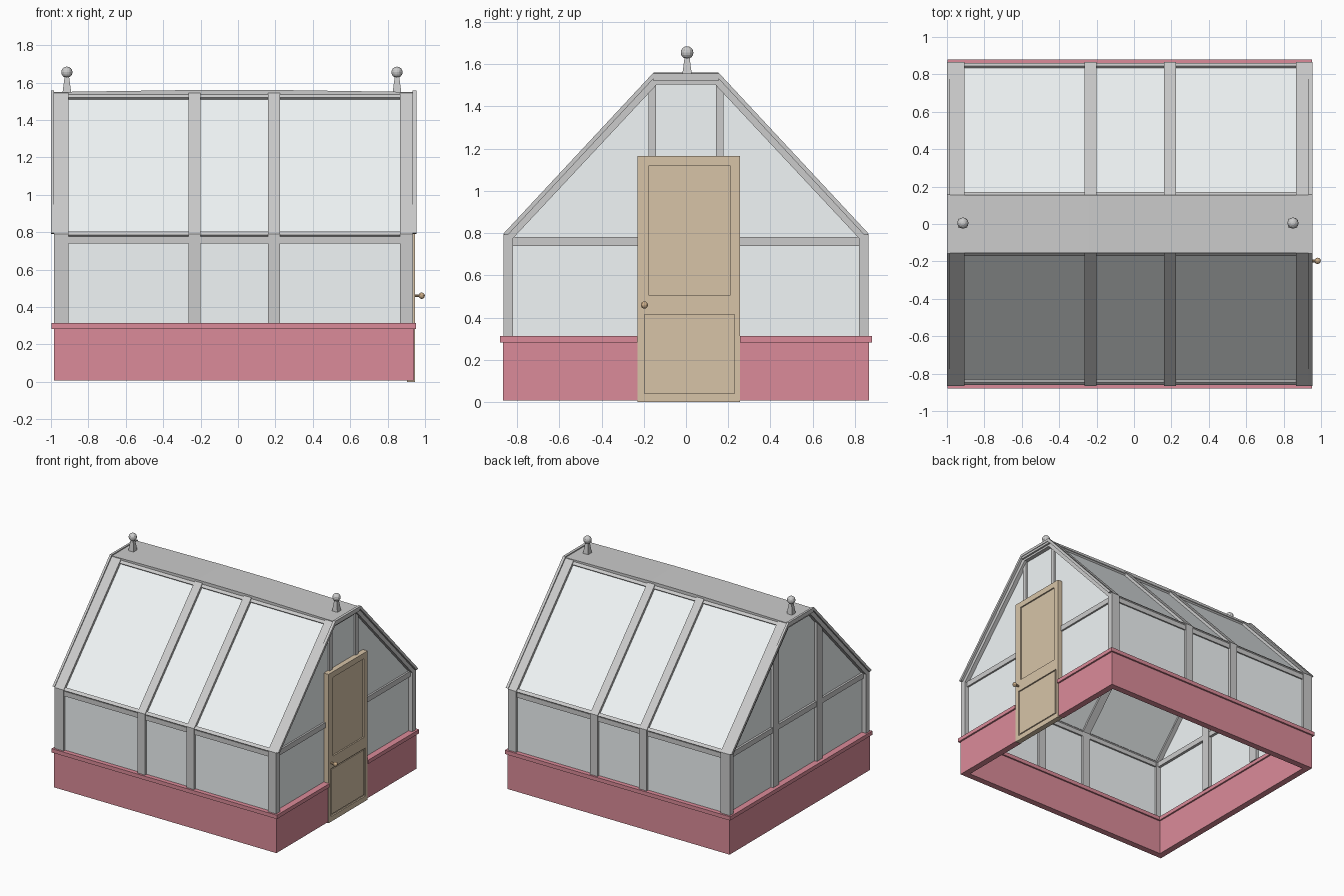
import bpy, bmesh
from mathutils import Vector

if "Cube" in bpy.data.objects:
    bpy.data.objects.remove(bpy.data.objects["Cube"])


def material(name, rgb):
    m = bpy.data.materials.new(name)
    m.diffuse_color = (*rgb, 1)
    m.use_nodes = True
    m.node_tree.nodes["Principled BSDF"].inputs["Base Color"].default_value = m.diffuse_color
    return m


RED = material("red_paint", (0.71, 0.26, 0.32))
WOOD = material("door_wood", (0.68, 0.55, 0.39))
GLASS = material("pale_glass", (0.88, 0.92, 0.93))
BRASS = material("knob_brass", (0.60, 0.42, 0.25))


def finish(name, bm, mat=None):
    bmesh.ops.recalc_face_normals(bm, faces=bm.faces)
    me = bpy.data.meshes.new(name)
    bm.to_mesh(me)
    bm.free()
    ob = bpy.data.objects.new(name, me)
    bpy.context.collection.objects.link(ob)
    if mat:
        me.materials.append(mat)
    return ob


def prism(name, pts, a, b, mat=None, axis="x"):
    """Extrude a (y,z) profile along x, or an (x,z) profile along y."""
    bm = bmesh.new()
    put = (lambda p: (a, p[0], p[1])) if axis == "x" else (lambda p: (p[0], a, p[1]))
    face = bm.faces.new([bm.verts.new(put(p)) for p in pts])
    ext = bmesh.ops.extrude_face_region(bm, geom=[face])
    move = Vector((b - a, 0, 0) if axis == "x" else (0, b - a, 0))
    bmesh.ops.translate(bm, vec=move, verts=[v for v in ext["geom"] if isinstance(v, bmesh.types.BMVert)])
    return finish(name, bm, mat)


def box(name, x0, x1, y0, y1, z0, z1, mat=None):
    return prism(name, [(y0, z0), (y1, z0), (y1, z1), (y0, z1)], x0, x1, mat)


def mirrored(half):
    return half + [(-y, z) for y, z in reversed(half)]


# roof slope coordinates: t along the slope from the eave, d below the surface
EAVE, TOP = Vector((0.865, 0.79)), Vector((0.155, 1.545))
RUN = (TOP - EAVE).length
DIR = (TOP - EAVE) / RUN
NRM = Vector((DIR.y, -DIR.x))


def slope_bar(name, s, t0, t1, d0, d1, x0, x1, mat=None):
    pts = [EAVE + DIR * t - NRM * d for t, d in ((t0, d0), (t1, d0), (t1, d1), (t0, d1))]
    prism(name, [(p.x * s, p.y) for p in pts], x0, x1, mat)


XL, XR = -0.985, 0.94
D0, D1 = -0.23, 0.255          # door opening

# red base walls and ledge
for z0, z1, o, tag, th in ((0.008, 0.285, 0, "base_wall", 0.05), (0.283, 0.313, 0.013, "base_ledge", 0.075)):
    yo, xl, xr = 0.867 + o, XL - o, XR + o
    for s in (-1, 1):
        ya, yb = sorted((s * yo, s * (yo - th)))
        box(tag + "_long", xl, xr, ya, yb, z0, z1, RED)
    yi = yo - th
    box(tag + "_left", xl, xl + th, -yi, yi, z0, z1, RED)
    box(tag + "_right_a", xr - th, xr, -yi, D0, z0, z1, RED)
    box(tag + "_right_b", xr - th, xr, D1, yi, z0, z1, RED)

# arched ribs: posts and rafters in one profile
outer = mirrored([(0.865, 0.31), (0.865, 0.79), (0.155, 1.545)])
inner = mirrored([(0.82, 0.31), (0.82, 0.775), (0.137, 1.505)])
for x0, x1 in ((XL, -0.905), (-0.265, -0.20), (0.16, 0.225), (0.865, 0.936)):
    prism("arched_rib", outer + inner[::-1], x0, x1)

# verge trims on the gable roof edges
v_out = mirrored([(0.867, 0.795), (0.157, 1.557)])
v_in = mirrored([(0.86, 0.78), (0.15, 1.54)])
v_in = mirrored([(0.845, 0.79), (0.149, 1.537)])
for x0, x1 in ((-1.0, XL + 0.002), (0.934, 0.955)):
    prism("verge_trim", v_out + v_in[::-1], x0, x1)

# ridge board, slightly higher in the middle
prism("ridge_board", [(-0.995, 1.52), (0.95, 1.52), (0.95, 1.549), (0.2, 1.56), (-0.24, 1.56), (-0.995, 1.549)],
      -0.155, 0.155, axis="y")

# long side beams and glass
for s in (-1, 1):
    ya, yb = sorted((s * 0.825, s * 0.857))
    box("eave_beam", XL + 0.02, XR - 0.02, ya, yb, 0.74, 0.778)
    slope_bar("eave_purlin", s, 0.0, 0.025, 0.006, 0.04, XL + 0.02, XR - 0.02)
    slope_bar("ridge_purlin", s, RUN - 0.03, RUN, 0.006, 0.04, XL + 0.02, XR - 0.02)
    ya, yb = sorted((s * 0.838, s * 0.846))
    box("side_glass", XL + 0.03, XR - 0.03, ya, yb, 0.31, 0.75, GLASS)
    slope_bar("roof_glass", s, 0.01, RUN - 0.01, 0.02, 0.028, XL + 0.03, XR - 0.03, GLASS)

# gable glass, notched on the door side
gable = mirrored([(0.84, 0.31), (0.84, 0.785), (0.14, 1.525)])
notch = [(D0, 0.31), (D0, 1.15), (D1, 1.15), (D1, 0.31)]
prism("left_gable_glass", gable, -0.949, -0.941, GLASS)
prism("right_gable_glass", gable + notch, 0.896, 0.904, GLASS)

# gable bars
box("left_gable_beam", -0.965, -0.92, -0.83, 0.83, 0.74, 0.782)
for s in (-1, 1):
    ya, yb = sorted((s * 0.235, s * 0.305))
    prism("left_gable_post", [(ya, 0.31), (yb, 0.31), (yb, 1.41 if s < 0 else 1.36), (ya, 1.36 if s < 0 else 1.41)],
          -0.97, -0.915)
    ya, yb = sorted((s * 0.143, s * 0.178))
    box("right_gable_post", 0.88, 0.918, ya, yb, 1.14, 1.50)
box("right_gable_beam_a", 0.88, 0.918, -0.83, D0 + 0.01, 0.74, 0.782)
box("right_gable_beam_b", 0.88, 0.918, D1 - 0.01, 0.83, 0.74, 0.782)

# door: thin core with stiles, rails and a raised lower panel
DX0, DX1 = 0.903, 0.945
box("door_core", 0.915, 0.934, D0 + 0.01, D1 - 0.01, 0.01, 1.155, WOOD)
box("door_top_rail", DX0, DX1, D0, D1, 1.12, 1.165, WOOD)
box("door_middle_rail", DX0, DX1, D0, D1, 0.415, 0.505, WOOD)
box("door_bottom_rail", DX0, DX1, D0, D1, 0.0, 0.04, WOOD)
for z0, z1, a, b in ((0.505, 1.12, -0.175, 0.208), (0.04, 0.415, -0.197, 0.23)):
    box("door_stile_a", DX0, DX1, D0, a, z0, z1, WOOD)
    box("door_stile_b", DX0, DX1, b, D1, z0, z1, WOOD)
box("door_lower_panel", 0.912, 0.94, -0.185, 0.218, 0.052, 0.403, WOOD)


def ball(name, c, r, u, v, mat=None):
    bpy.ops.mesh.primitive_uv_sphere_add(segments=u, ring_count=v, radius=r, location=c)
    ob = bpy.context.object
    ob.name = name
    if mat:
        ob.data.materials.append(mat)


# door knob
ball("door_knob", (0.982, -0.197, 0.46), 0.017, 12, 8, BRASS)
bpy.ops.mesh.primitive_cylinder_add(vertices=10, radius=0.008, depth=0.04, location=(0.957, -0.197, 0.46),
                                    rotation=(0, 1.5708, 0))
bpy.context.object.name = "knob_stem"
bpy.context.object.data.materials.append(BRASS)

# ridge finials: square tapered foot and ball
for x in (-0.915, 0.85):
    bpy.ops.mesh.primitive_cone_add(vertices=4, radius1=0.033, radius2=0.017, depth=0.085,
                                    location=(x, 0.005, 1.588), rotation=(0, 0, 0.7854))
    bpy.context.object.name = "finial_foot"
    ball("finial_ball", (x, 0.005, 1.655), 0.03, 12, 8)
